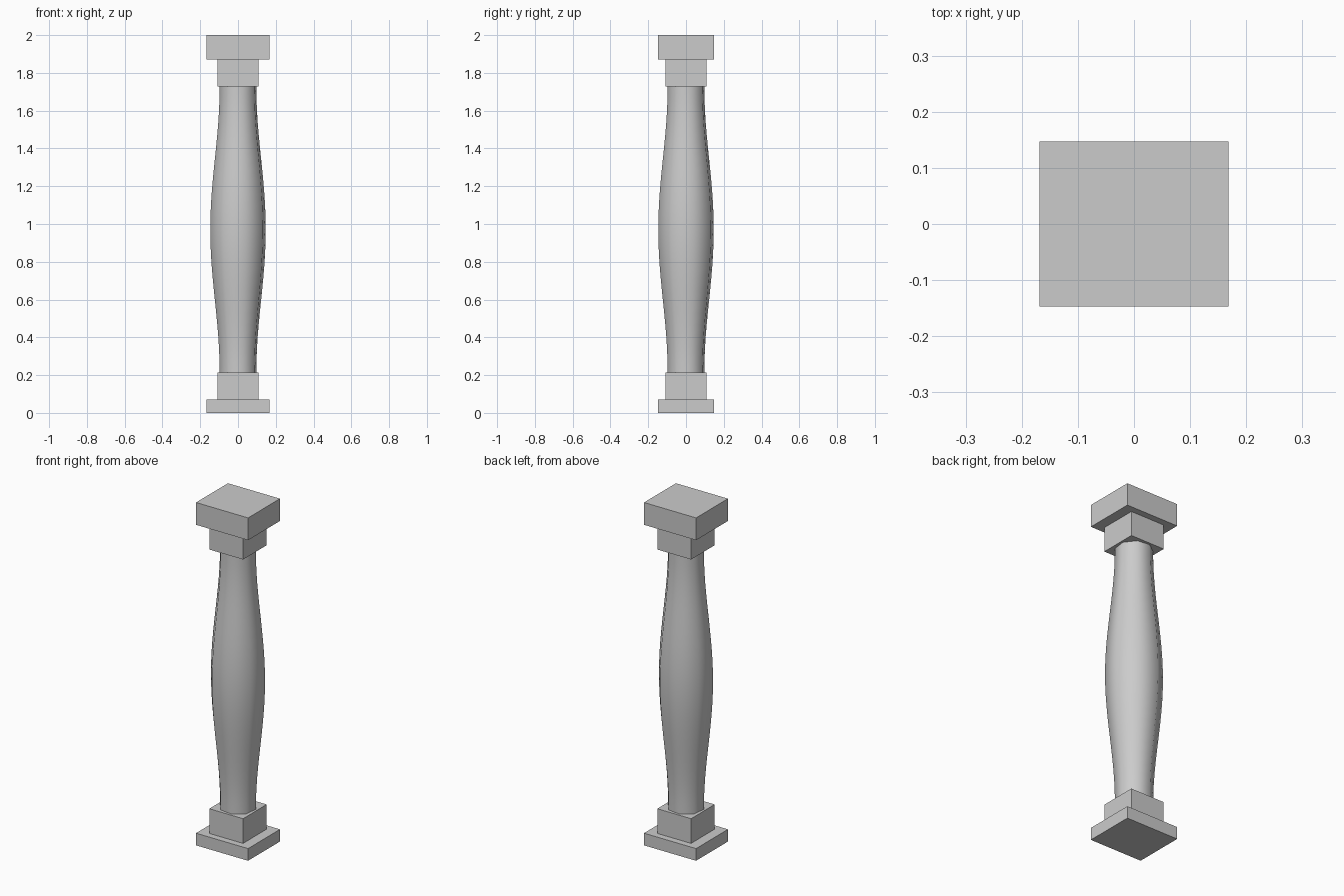
import bpy, bmesh
from math import sin, cos, pi, radians

if "Cube" in bpy.data.objects:
    bpy.data.objects.remove(bpy.data.objects["Cube"])


def finish(bm, name):
    bmesh.ops.recalc_face_normals(bm, faces=bm.faces)
    mesh = bpy.data.meshes.new(name)
    bm.to_mesh(mesh)
    bm.free()
    obj = bpy.data.objects.new(name, mesh)
    bpy.context.collection.objects.link(obj)
    return obj


def block(name, half_x, half_y, z0, z1):
    bm = bmesh.new()
    bmesh.ops.create_cube(bm, size=1)
    for v in bm.verts:
        v.co.x *= 2 * half_x
        v.co.y *= 2 * half_y
        v.co.z = z0 if v.co.z < 0 else z1
    return finish(bm, name)


# Stepped base and cap
block("base_plinth", 0.168, 0.147, 0.0, 0.071)
block("base_block", 0.109, 0.109, 0.071, 0.215)
block("top_block", 0.109, 0.109, 1.727, 1.87)
block("cap_slab", 0.168, 0.147, 1.87, 2.0)

# Swelling eight-sided shaft, turned so its corners sit at 15 degrees
SIDES, STEPS = 8, 24
Z0, Z1 = 0.215, 1.727
bm = bmesh.new()
rings = []
for i in range(STEPS + 1):
    t = i / STEPS
    r = 0.1005 + 0.0515 * sin(pi * t) ** 2
    angles = [radians(15) + 2 * pi * k / SIDES for k in range(SIDES)]
    rings.append([bm.verts.new((r * cos(a), r * sin(a), Z0 + t * (Z1 - Z0)))
                  for a in angles])
for low, high in zip(rings, rings[1:]):
    for k in range(SIDES):
        n = (k + 1) % SIDES
        bm.faces.new((low[k], low[n], high[n], high[k])).smooth = True
bm.faces.new(rings[0])
bm.faces.new(rings[-1])
shaft = finish(bm, "shaft")

# Smooth sides, crisp ends
bpy.context.view_layer.objects.active = shaft
shaft.select_set(True)
bpy.ops.object.shade_smooth_by_angle(angle=radians(50))
